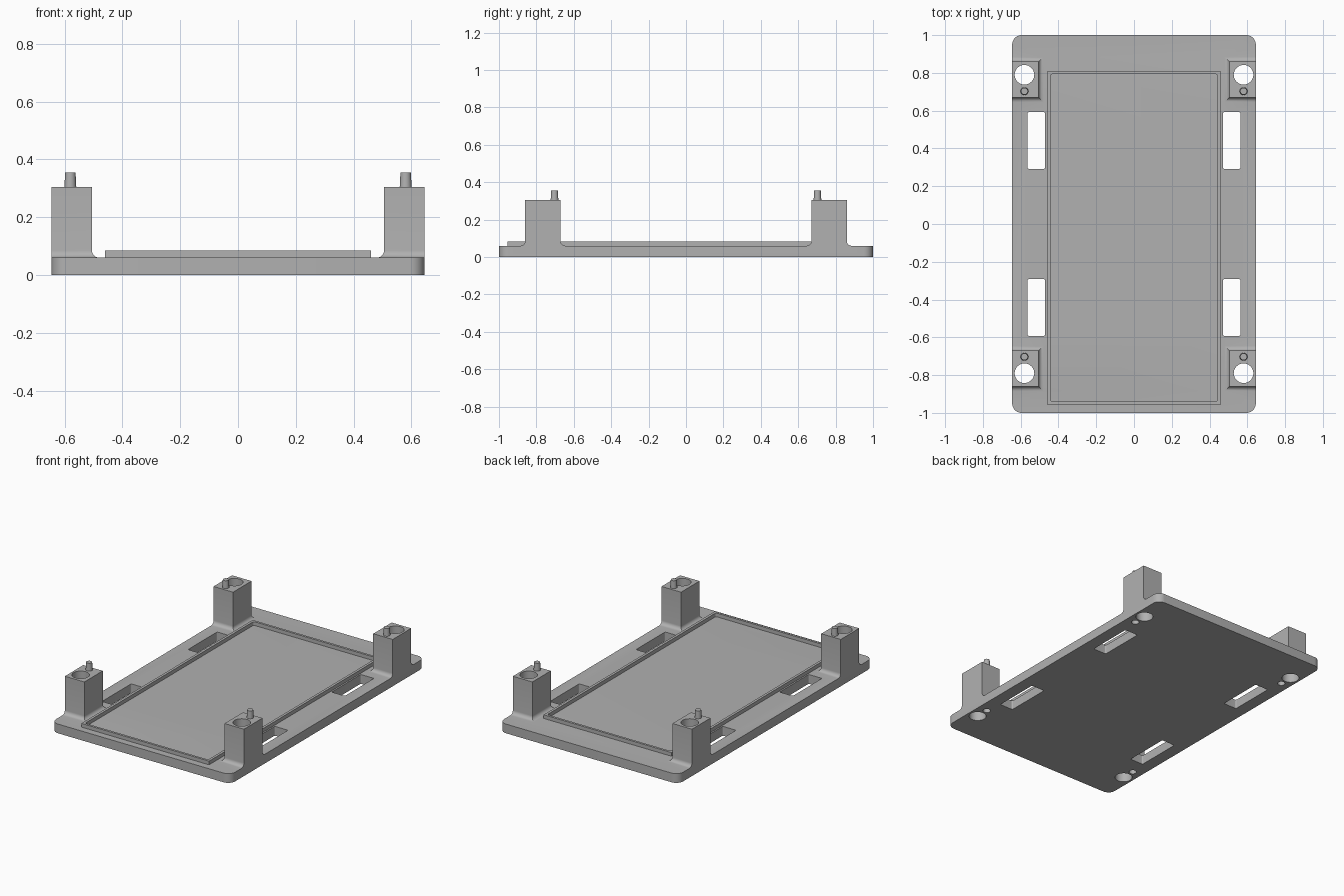
import bpy, bmesh, math

cube = bpy.data.objects.get("Cube")
if cube:
    bpy.data.objects.remove(cube, do_unlink=True)

grey = bpy.data.materials.new("matte grey")
grey.use_nodes = True
grey.diffuse_color = (0.44, 0.44, 0.44, 1)
grey.node_tree.nodes["Principled BSDF"].inputs["Base Color"].default_value = (0.44, 0.44, 0.44, 1)

BASE_TOP, POST_TOP, PIN_TOP = 0.06, 0.305, 0.355
HALF_W = 0.645


def loft(name, rings):
    """Closed solid through a stack of equal-sized point rings."""
    bm = bmesh.new()
    loops = [[bm.verts.new(p) for p in ring] for ring in rings]
    n = len(loops[0])
    bm.faces.new(loops[0][::-1])
    bm.faces.new(loops[-1])
    for low, high in zip(loops, loops[1:]):
        for i in range(n):
            j = (i + 1) % n
            bm.faces.new((low[i], low[j], high[j], high[i]))
    bmesh.ops.recalc_face_normals(bm, faces=bm.faces)
    mesh = bpy.data.meshes.new(name)
    bm.to_mesh(mesh)
    bm.free()
    mesh.materials.append(grey)
    obj = bpy.data.objects.new(name, mesh)
    bpy.context.collection.objects.link(obj)
    return obj


def outline(x0, x1, y0, y1, z, r=0.0, steps=8):
    """Rectangle, with rounded corners when r is set."""
    if not r:
        return [(x0, y0, z), (x1, y0, z), (x1, y1, z), (x0, y1, z)]
    centres = [(x1 - r, y1 - r), (x0 + r, y1 - r), (x0 + r, y0 + r), (x1 - r, y0 + r)]
    return [(cx + r * math.cos(a), cy + r * math.sin(a), z)
            for q, (cx, cy) in enumerate(centres)
            for a in [math.pi / 2 * (q + k / steps) for k in range(steps + 1)]]


def slab(name, x0, x1, y0, y1, z0, z1, r=0.0):
    return loft(name, [outline(x0, x1, y0, y1, z, r) for z in (z0, z1)])


def rod(name, x, y, z0, z1, r0, r1, n=32):
    return loft(name, [[(x + r * math.cos(math.tau * i / n), y + r * math.sin(math.tau * i / n), z)
                        for i in range(n)] for z, r in ((z0, r0), (z1, r1))])


def combine(target, tool, operation):
    """Apply a boolean and discard the tool."""
    tool.hide_render = True
    mod = target.modifiers.new("cut", 'BOOLEAN')
    mod.operation, mod.solver, mod.object = operation, 'EXACT', tool
    bpy.context.view_layer.objects.active = target
    bpy.ops.object.modifier_apply(modifier=mod.name)
    bpy.data.objects.remove(tool, do_unlink=True)


def post(sx, sy, fillet=0.025, steps=6):
    """Corner post with a flared foot on its three inboard sides."""
    rings = []
    levels = [(fillet * (1 - math.sin(a)), BASE_TOP + fillet * (1 - math.cos(a)))
              for a in [math.pi / 2 * k / steps for k in range(steps + 1)]]
    for flare, z in [(fillet, BASE_TOP - 0.02)] + levels + [(0, POST_TOP)]:
        rings.append([(sx * x, sy * y, z) for x, y, _ in
                      outline(0.505 - flare, HALF_W, 0.67 - flare, 0.86 + flare, z)])
    return loft("post", rings)


# Base plate with posts, screw holes, pin sockets and strap slots
base = slab("base_plate", -HALF_W, HALF_W, -1, 1, 0, BASE_TOP, 0.05)
corners = [(sx, sy) for sx in (-1, 1) for sy in (-1, 1)]
for sx, sy in corners:
    combine(base, post(sx, sy), 'UNION')
for sx, sy in corners:
    combine(base, rod("screw_hole", sx * 0.58, sy * 0.79, -0.1, 0.5, 0.052, 0.052), 'DIFFERENCE')
    combine(base, rod("pin_socket", sx * 0.58, sy * 0.703, -0.1, 0.05, 0.023, 0.023), 'DIFFERENCE')
    xs, ys = sorted((sx * 0.47, sx * 0.565)), sorted((sy * 0.292, sy * 0.592))
    combine(base, slab("slot", *xs, *ys, -0.1, 0.2, 0.008), 'DIFFERENCE')

# Thin raised rim around the tray
rim = slab("tray_rim", -0.46, 0.46, -0.955, 0.808, BASE_TOP, 0.084)
combine(rim, slab("rim_cutter", -0.443, 0.443, -0.94, 0.793, 0, 0.2, 0.012), 'DIFFERENCE')

# Locating pins on the posts
pins = [rod("locating_pin", sx * 0.58, sy * 0.703, POST_TOP - 0.01, PIN_TOP, 0.021, 0.018)
        for sx, sy in corners]

# Smooth the round surfaces, keep edges crisp
bpy.ops.object.select_all(action='DESELECT')
for obj in [base, rim] + pins:
    obj.select_set(True)
bpy.context.view_layer.objects.active = base
bpy.ops.object.shade_smooth_by_angle(angle=math.radians(30))
